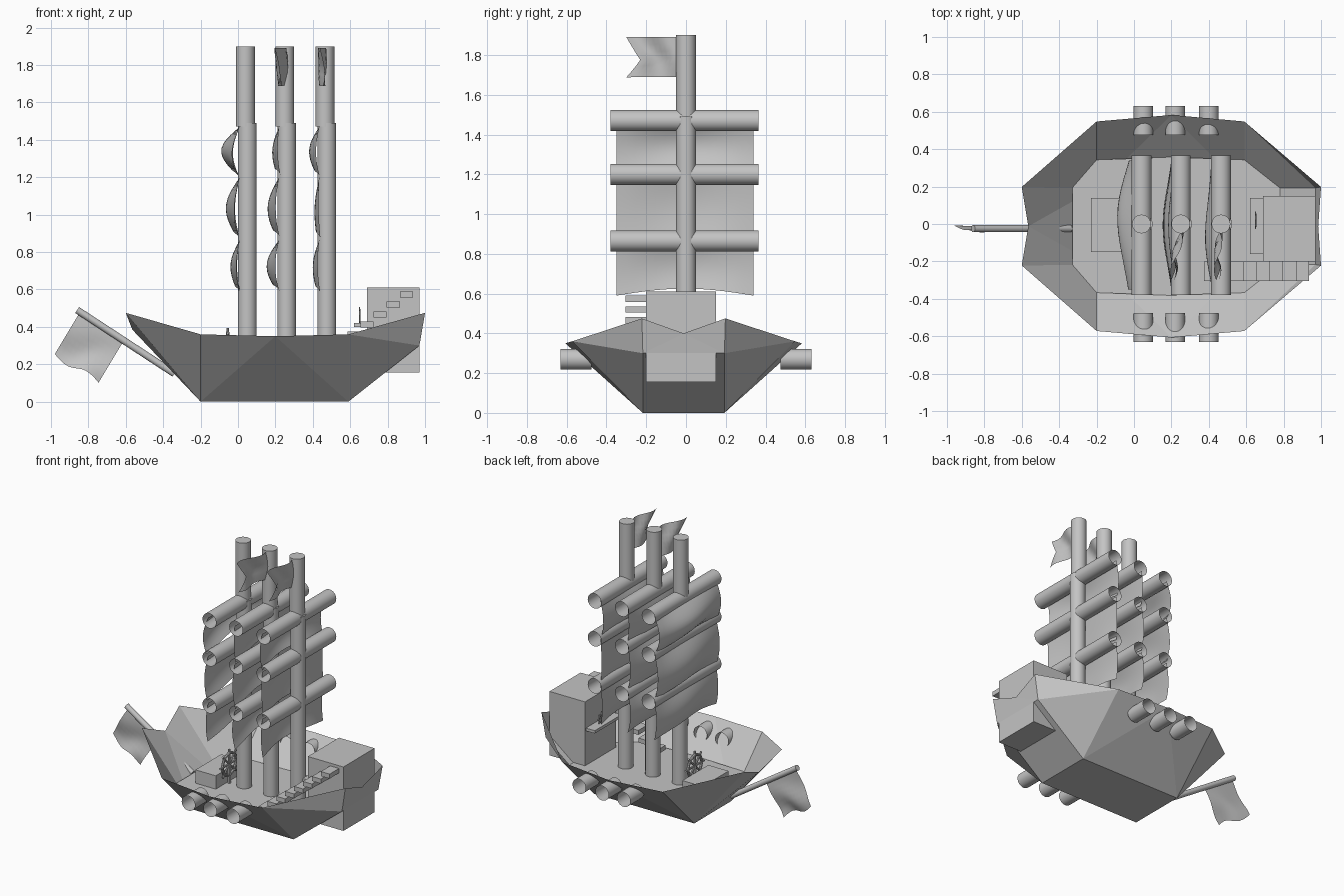
import bpy, bmesh, math
from mathutils import Vector

cube = bpy.data.objects.get("Cube")
if cube:
    bpy.data.objects.remove(cube, do_unlink=True)

grey = bpy.data.materials.new("plain grey")
grey.use_nodes = True
GREY = (0.55, 0.55, 0.55, 1)
grey.diffuse_color = GREY
grey.node_tree.nodes["Principled BSDF"].inputs["Base Color"].default_value = GREY


def finish(name, bm, smooth=False):
    mesh = bpy.data.meshes.new(name)
    bm.to_mesh(mesh)
    bm.free()
    mesh.materials.append(grey)
    obj = bpy.data.objects.new(name, mesh)
    bpy.context.collection.objects.link(obj)
    if smooth:
        bpy.ops.object.select_all(action='DESELECT')
        obj.select_set(True)
        bpy.context.view_layer.objects.active = obj
        bpy.ops.object.shade_smooth_by_angle(angle=math.radians(40))
    return obj


def box(name, lo, hi):
    bm = bmesh.new()
    bmesh.ops.create_cube(bm, size=1)
    lo, hi = Vector(lo), Vector(hi)
    for v in bm.verts:
        v.co = (lo + hi) / 2 + v.co * (hi - lo)
    return finish(name, bm)


def rod(name, a, b, r, caps=True, sides=32):
    a, b = Vector(a), Vector(b)
    bm = bmesh.new()
    bmesh.ops.create_cone(bm, cap_ends=caps, segments=sides, radius1=r, radius2=r, depth=(b - a).length)
    turn = (b - a).to_track_quat('Z', 'Y')
    for v in bm.verts:
        v.co = turn @ v.co + (a + b) / 2
    return finish(name, bm, True)


def sheet(name, point, nu, nv):
    """Curved cloth: point(u, v) with u and v from 0 to 1."""
    bm = bmesh.new()
    g = [[bm.verts.new(point(i / nu, j / nv)) for j in range(nv + 1)] for i in range(nu + 1)]
    for i in range(nu):
        for j in range(nv):
            bm.faces.new((g[i][j], g[i + 1][j], g[i + 1][j + 1], g[i][j + 1]))
    return finish(name, bm, True)


# Hull: open shell with flared sides, raised bow and stern corners
MID = -0.012
bm = bmesh.new()
rim = [(-0.6, 0.21, 0.475), (-0.2, 0.56, 0.36), (0.2, 0.595, 0.35), (0.59, 0.56, 0.36), (1.0, 0.21, 0.475)]
base = [(-0.2, 0.205, 0), (0.59, 0.205, 0), (0.97, 0.205, 0.3)]
sides = []
for s in (1, -1):
    sides.append([bm.verts.new((x, MID + s * y, z)) for x, y, z in rim + base])
bow_mid = bm.verts.new((-0.565, MID, 0.385))
stern_mid = bm.verts.new((0.985, MID, 0.4))
for r0, r1, r2, r3, r4, b0, b1, b2 in sides:
    for f in ((r0, r1, b0), (r1, r2, b0), (r2, b1, b0), (r2, r3, b1), (r3, b2, b1), (r3, r4, b2)):
        bm.faces.new(f)
L, R = sides
for f in ((L[5], L[6], R[6], R[5]), (L[6], L[7], R[7], R[6]),
          (L[7], L[4], stern_mid), (stern_mid, R[4], R[7]), (L[7], stern_mid, R[7]),
          (L[0], L[5], bow_mid), (bow_mid, R[5], R[0]), (L[5], R[5], bow_mid)):
    bm.faces.new(f)
bmesh.ops.recalc_face_normals(bm, faces=bm.faces)
finish("hull", bm)

# Deck closing the shell
bm = bmesh.new()
half = [(-0.33, 0.205), (-0.2, 0.355), (0.2, 0.37), (0.59, 0.355), (0.78, 0.205)]
outline = half + [(x, -y) for x, y in reversed(half)]
face = bm.faces.new([bm.verts.new((x, MID + y, 0.155)) for x, y in outline])
face.normal_update()
if face.normal.z < 0:
    face.normal_flip()
finish("deck", bm)

# Cannons through both sides
for k, x in enumerate((0.05, 0.22, 0.4)):
    for side, s in (("left", 1), ("right", -1)):
        rod(f"cannon_{side}_{k}", (x, s * 0.475, 0.27), (x, s * 0.63, 0.27), 0.052, False)


# Masts, yards and sails
def sail(name, x, top, low, bulge):
    def point(u, v):
        y = -0.35 + 0.69 * u
        swell = math.sin(math.pi * min(1, v * 0.88)) * (0.45 + 0.55 * math.sin(math.pi * u))
        sag = 0.035 * math.sin(math.pi * u) * v
        ripple = 0.012 * math.sin(7 * u + 5 * x) * v
        return (x - 0.03 - (bulge - 0.03) * swell + ripple, y, top + (low - top) * v + sag)
    sheet(name, point, 14, 10)


YARDS = (1.47, 1.2, 0.865)
SAIL_LOW = (1.21, 0.88, 0.59)
BULGES = ((0.125, 0.1, 0.075), (0.06, 0.085, 0.09), (0.08, 0.05, 0.06))
for m, x in enumerate((0.04, 0.25, 0.465)):
    rod(f"lower_mast_{m}", (x + 0.01, 0, 0.15), (x + 0.01, 0, 1.49), 0.05)
    rod(f"upper_mast_{m}", (x, 0, 1.47), (x, 0, 1.9), 0.05)
    for k, z in enumerate(YARDS):
        rod(f"yard_{m}_{k}", (x, -0.38, z), (x, 0.365, z), 0.053, False)
        sail(f"sail_{m}_{k}", x, z, SAIL_LOW[k], BULGES[m][k])


# Swallow-tailed mast flags
def mast_flag(name, x, drift, wave):
    def point(u, v):
        notch = 0.07 * (1 - abs(2 * v - 1)) * u
        return (x + drift * u + wave * math.sin(6 * u + 3 * v), -0.04 - 0.26 * u + notch,
                1.89 - 0.2 * v - 0.015 * u * math.sin(3 * v))
    sheet(name, point, 10, 6)


mast_flag("middle_mast_flag", 0.25, -0.045, 0.02)
mast_flag("rear_mast_flag", 0.455, -0.01, 0.02)

# Bowsprit with hanging flag
tip, foot = Vector((-0.86, -0.025, 0.49)), Vector((-0.34, -0.025, 0.15))
rod("bowsprit", tip, foot, 0.019)


def bow_flag(u, v):
    p = tip.lerp(foot, 0.03 + 0.45 * u)
    return (p.x - 0.135 * v, p.y - 0.02 * math.sin(5 * v + 4 * u) * v,
            p.z - 0.225 * v - 0.02 * math.sin(2 * math.pi * u) * v)


sheet("bow_flag", bow_flag, 10, 8)

# Stern cabin, steps and bow crate
box("stern_cabin", (0.69, -0.2, 0.155), (0.97, 0.15, 0.61))
for i in range(8):
    x, z = 0.375 + 0.07 * i, 0.18 + 0.054 * i
    box(f"step_{i}", (x, -0.305, z), (x + 0.07, -0.2, z + 0.032))
box("bow_crate", (-0.23, -0.15, 0.155), (-0.07, 0.14, 0.25))
box("helm_shelf", (0.62, -0.16, 0.4), (0.69, 0.14, 0.42))


# Spoked wheels
def wheel(name, x, y, z, r):
    for i in range(8):
        a, b = (math.tau * (i + n) / 8 for n in (0, 1))
        pa, pb = ((x, y + r * math.cos(t), z + r * math.sin(t)) for t in (a, b))
        rod(f"{name}_rim_{i}", pa, pb, r * 0.12, True, 8)
        end = Vector((x, y, z)).lerp(Vector(pa), 1.3)
        rod(f"{name}_spoke_{i}", (x, y, z), end, r * 0.09, True, 8)


wheel("bow_wheel", -0.055, -0.02, 0.29, 0.08)
rod("bow_wheel_post", (-0.055, -0.02, 0.155), (-0.055, -0.02, 0.29), 0.012, True, 8)
wheel("helm_wheel", 0.65, 0.02, 0.46, 0.035)
